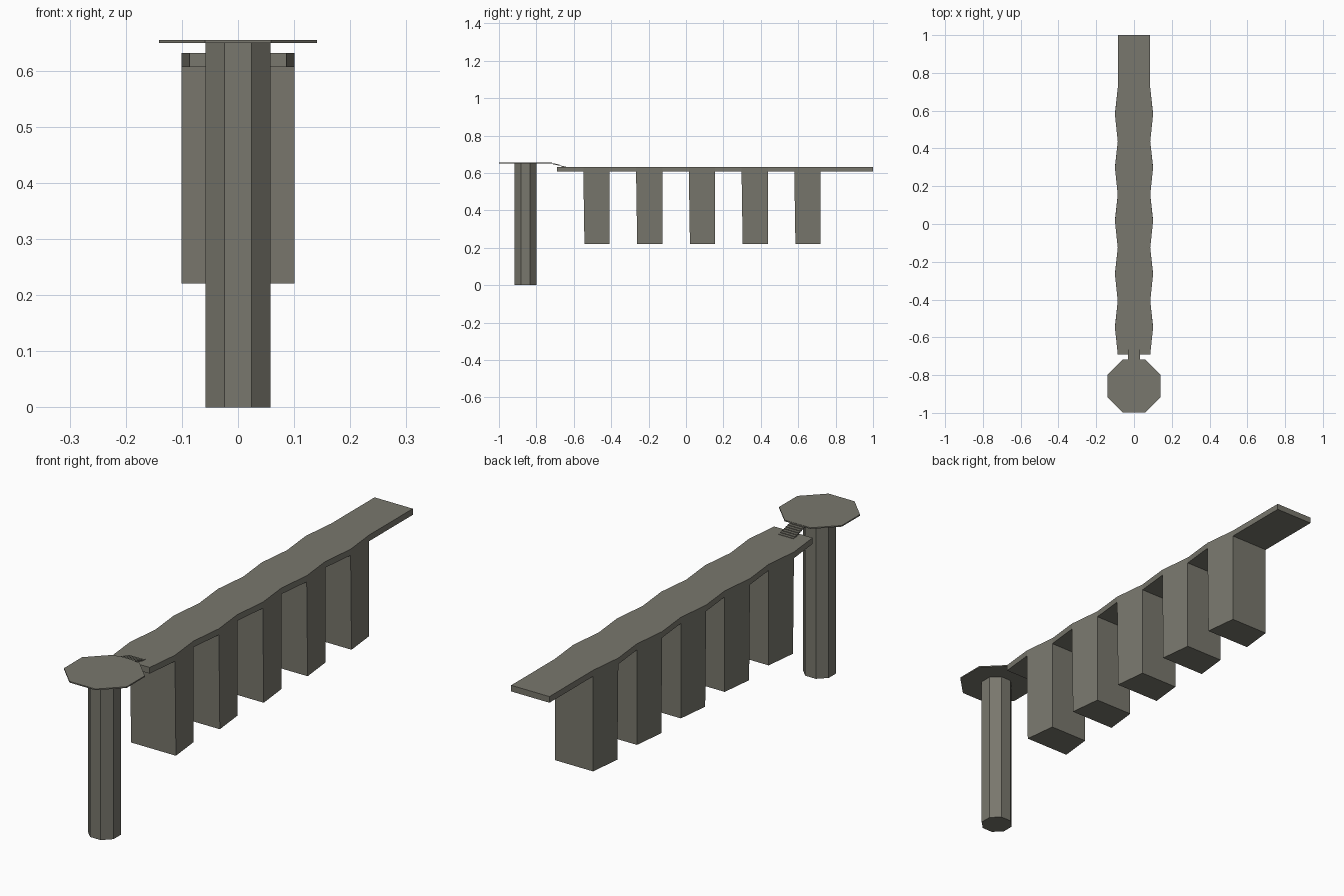
import bpy, bmesh, math

if "Cube" in bpy.data.objects:
    bpy.data.objects.remove(bpy.data.objects["Cube"])

stone = bpy.data.materials.new("grey stone")
stone.diffuse_color = (0.19, 0.185, 0.153, 1)
stone.use_nodes = True
stone.node_tree.nodes["Principled BSDF"].inputs["Base Color"].default_value = stone.diffuse_color


def prism(name, outline, z0, z1, bottom_outline=None):
    """Closed prism between two matching outlines."""
    bm = bmesh.new()
    low = [bm.verts.new((x, y, z0)) for x, y in (bottom_outline or outline)]
    top = [bm.verts.new((x, y, z1)) for x, y in outline]
    n = len(low)
    bm.faces.new(low)
    bm.faces.new(top)
    for i in range(n):
        j = (i + 1) % n
        bm.faces.new((low[i], low[j], top[j], top[i]))
    bmesh.ops.recalc_face_normals(bm, faces=bm.faces)
    mesh = bpy.data.meshes.new(name)
    bm.to_mesh(mesh)
    bm.free()
    mesh.materials.append(stone)
    ob = bpy.data.objects.new(name, mesh)
    bpy.context.collection.objects.link(ob)
    return ob


def octagon(half_width, cy):
    r = half_width / math.cos(math.pi / 8)
    angles = [math.pi / 8 + i * math.pi / 4 for i in range(8)]
    return [(r * math.cos(a), cy + r * math.sin(a)) for a in angles]


# Free-standing round pillar with a thin platform
CY = -0.858
prism("platform_column", octagon(0.058, CY), 0, 0.65)
prism("platform", octagon(0.141, CY), 0.65, 0.655)

# Walkway with alternating narrow and wide stations
NARROW, WIDE, STEP, START = 0.086, 0.101, 0.141, -0.69
stations = [(WIDE if i % 2 else NARROW, START + i * STEP) for i in range(11)]
stations.append((NARROW, 1.0))
outline = stations + [(-w, y) for w, y in reversed(stations)]
prism("walkway", outline, 0.607, 0.632)

# Hanging blocks under every tapering stretch
for k in range(5):
    (w0, y0), (w1, y1) = stations[2 * k + 1], stations[2 * k + 2]
    block = [(w0, y0), (w1, y1), (-w1, y1), (-w0, y0)]
    base = [(w0, y0 + 0.006), (w1, y1), (-w1, y1), (-w0, y0 + 0.006)]
    prism(f"hanging_block_{k + 1}", block, 0.221, 0.608, base)

# Small stair from the platform down to the walkway
STEPS = 7
for k in range(STEPS):
    y0 = -0.722 + k * 0.0115
    z1 = 0.654 - k * 0.0033
    prism(f"stair_step_{k + 1}",
          [(0.033, y0), (0.033, y0 + 0.0115), (-0.033, y0 + 0.0115), (-0.033, y0)],
          z1 - 0.0045, z1)
